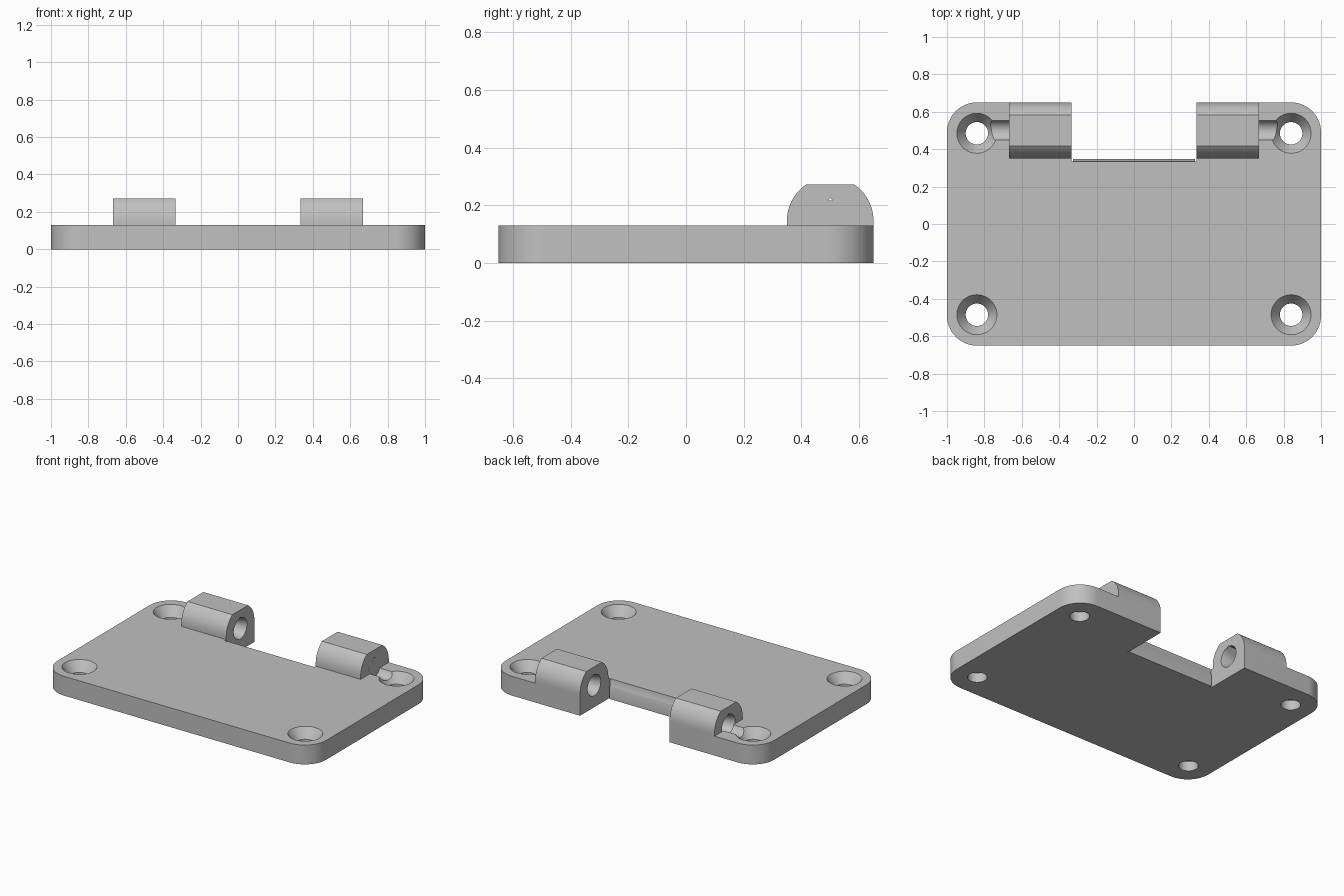
import bpy, bmesh
from math import sin, cos, pi, radians, sqrt
from mathutils import Vector

cube = bpy.data.objects.get("Cube")
if cube:
    bpy.data.objects.remove(cube, do_unlink=True)

grey = bpy.data.materials.new("light_grey")
grey.use_nodes = True
grey.diffuse_color = (0.53, 0.53, 0.53, 1)
grey.node_tree.nodes["Principled BSDF"].inputs["Base Color"].default_value = grey.diffuse_color

# Main dimensions
HALF_X, HALF_Y, THICK, CORNER = 1.0, 0.65, 0.13, 0.16
NOTCH_X, NOTCH_Y = 0.333, 0.333
KNUCKLE_END = 0.667
PIN_Y, PIN_Z, KNUCKLE_R, BORE_R = 0.5, 0.147, 0.15, 0.055
CLEARANCE_R = KNUCKLE_R + 0.0167
FLAT_Z = 0.272


def arc(cx, cy, r, start, end, steps):
    angles = [radians(start + (end - start) * i / steps) for i in range(steps + 1)]
    return [(cx + r * cos(a), cy + r * sin(a)) for a in angles]


def loft(name, rings):
    """Skin a list of equal-length closed rings and cap both ends."""
    bm = bmesh.new()
    loops = [[bm.verts.new(p) for p in ring] for ring in rings]
    n = len(loops[0])
    for a, b in zip(loops, loops[1:]):
        for i in range(n):
            j = (i + 1) % n
            bm.faces.new((a[i], a[j], b[j], b[i]))
    bm.faces.new(loops[0])
    bm.faces.new(loops[-1])
    bmesh.ops.recalc_face_normals(bm, faces=bm.faces)
    mesh = bpy.data.meshes.new(name)
    bm.to_mesh(mesh)
    bm.free()
    mesh.materials.append(grey)
    obj = bpy.data.objects.new(name, mesh)
    bpy.context.collection.objects.link(obj)
    return obj


def along_x(points, x):
    return [Vector((x, y, z)) for y, z in points]


def along_z(points, z):
    return [Vector((x, y, z)) for x, y in points]


def circle(cx, cy, r, steps=48):
    return arc(cx, cy, r, 0, 360, steps)[:-1]


def cut(obj, cutters):
    for c in cutters:
        c.hide_render = True
        mod = obj.modifiers.new("cut", "BOOLEAN")
        mod.operation, mod.solver, mod.object = "DIFFERENCE", "EXACT", c
        bpy.context.view_layer.objects.active = obj
        bpy.ops.object.modifier_apply(modifier=mod.name)


# Base plate outline: rounded corners with a notch in the back edge
outline = []
for sx, sy, start in ((-1, 1, 180), (-1, -1, 180), (1, -1, 270), (1, 1, 0)):
    a, b = (180, 90) if (sx, sy) == (-1, 1) else (start, start + 90)
    pts = arc(sx * (HALF_X - CORNER), sy * (HALF_Y - CORNER), CORNER, a, b, 14)
    outline += pts[::-1] if (sx, sy) == (-1, 1) else pts
outline += [(NOTCH_X, HALF_Y), (NOTCH_X, NOTCH_Y), (-NOTCH_X, NOTCH_Y), (-NOTCH_X, HALF_Y)]
plate = loft("base_plate", [along_z(outline, 0), along_z(outline, THICK)])

# Countersunk screw holes
screw_cutters = []
for sx in (-1, 1):
    for sy in (-1, 1):
        rings = [(0.06, -0.05), (0.06, 0.065), (0.107, THICK), (0.121, THICK + 0.02)]
        screw_cutters.append(loft("screw_hole_cutter", [
            along_z(circle(sx * 0.84, sy * 0.485, r), z) for r, z in rings]))

# Teardrop pin bores, with tapered mouths at both knuckle ends
teardrop = arc(PIN_Y, PIN_Z, BORE_R, 135, 405, 36) + [(PIN_Y, PIN_Z + BORE_R * sqrt(2))]
bore_cutters = []
for s in (-1, 1):
    bore_cutters.append(loft("pin_bore_cutter", [
        along_x(teardrop, s * 0.3), along_x(teardrop, s * 0.8)]))
    for mouth in ([(0.073, NOTCH_X - 0.01), (0.052, NOTCH_X + 0.06)],
                  [(0.07, KNUCKLE_END + 0.0005), (0.052, KNUCKLE_END - 0.06)]):
        bore_cutters.append(loft("bore_mouth_cutter", [
            along_x(circle(PIN_Y, PIN_Z, r), s * x) for r, x in mouth]))
cut(plate, screw_cutters + bore_cutters)

# Hinge knuckles: round barrels with a flattened top
half_flat = sqrt(KNUCKLE_R ** 2 - (FLAT_Z - PIN_Z) ** 2)
profile = [(PIN_Y + KNUCKLE_R, THICK)]
steps = 14
for i in range(steps + 1):
    z = PIN_Z + KNUCKLE_R * sin(i / steps * pi / 2)
    if z < FLAT_Z:
        profile.append((PIN_Y + KNUCKLE_R * cos(i / steps * pi / 2), z))
profile.append((PIN_Y + half_flat, FLAT_Z))
profile += [(2 * PIN_Y - y, z) for y, z in reversed(profile)]
parts = [plate]
for side, s in (("left", 1), ("right", -1)):
    knuckle = loft(side + "_knuckle", [
        along_x(profile, s * NOTCH_X), along_x(profile, s * KNUCKLE_END)])
    cut(knuckle, bore_cutters)
    parts.append(knuckle)

# Lip on the notch wall, hollowed to clear the mating barrel
lip = [(NOTCH_Y, 0), (0.348, 0)]
for i in range(7):
    z = 0.08 + (THICK - 0.08) * i / 6
    lip.append((PIN_Y - sqrt(CLEARANCE_R ** 2 - (z - PIN_Z) ** 2), z))
lip.append((NOTCH_Y, THICK))
parts.append(loft("notch_lip", [along_x(lip, -0.325), along_x(lip, 0.325)]))

for c in screw_cutters + bore_cutters:
    bpy.data.objects.remove(c, do_unlink=True)

# Smooth curved walls, keep hard edges crisp
bpy.ops.object.select_all(action="DESELECT")
for p in parts:
    p.select_set(True)
bpy.context.view_layer.objects.active = plate
bpy.ops.object.shade_smooth_by_angle(angle=radians(25))
